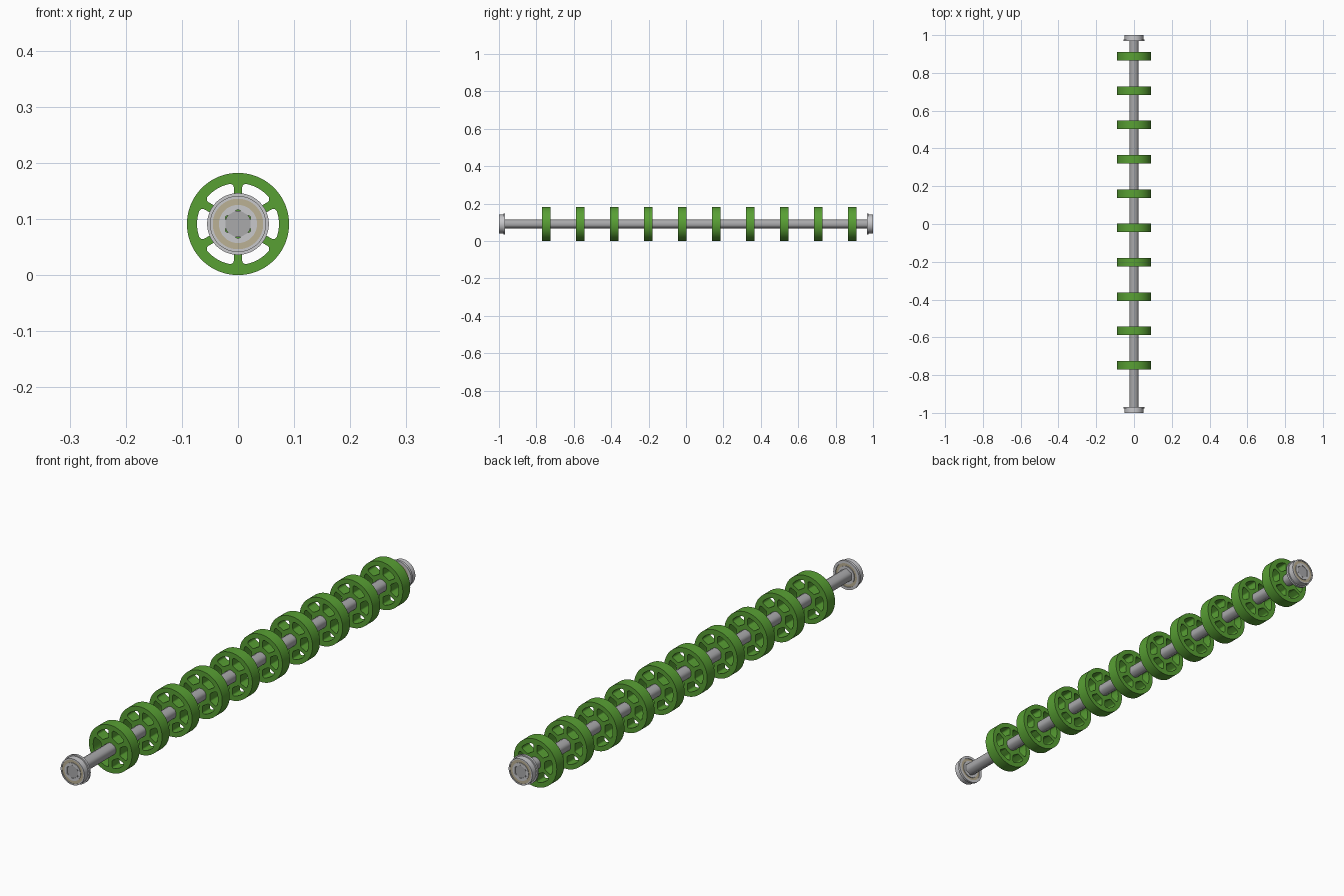
import bpy, bmesh
from math import sin, cos, asin, acos, pi, radians

cube = bpy.data.objects.get("Cube")
if cube:
    bpy.data.objects.remove(cube)

AXIS_Z = 0.091


def material(name, rgb):
    m = bpy.data.materials.new(name)
    m.use_nodes = True
    m.diffuse_color = (*rgb, 1)
    m.node_tree.nodes["Principled BSDF"].inputs["Base Color"].default_value = (*rgb, 1)
    return m


green = material("wheel green", (0.098, 0.35, 0.034))
shaft_grey = material("shaft grey", (0.4, 0.4, 0.41))
light_grey = material("bearing light grey", (0.58, 0.58, 0.6))
tan = material("shield tan", (0.5, 0.44, 0.3))


# Outlines in the x-z plane, around the axis
def polar(r, a):
    return r * cos(a), r * sin(a)


def ring(r, n=64, start=0):
    return [polar(r, start + 2 * pi * i / n) for i in range(n)]


def rounded_hex(apothem, r):
    half = acos(apothem / r)
    return [polar(r, i * pi / 3 + s)
            for i in range(6) for s in (-half, half, pi / 6)]


def window(mid, outer, inner, half_spoke, c, steps=6):
    """Opening between two spokes, with filleted corners."""
    def corner(r, inward):
        off = pi / 6 - asin((half_spoke + c) / r)
        a0, a1 = (2 * pi / 3, off + pi) if inward else (off, 2 * pi / 3)
        cx, cy = polar(r, off)
        arc = [a0 + (a1 - a0) * i / steps for i in range(steps + 1)]
        return [(cx + c * cos(a), cy + c * sin(a)) for a in arc]
    upper = corner(outer - c, False) + corner(inner + c, True)
    edge = asin((half_spoke + c) / (outer - c))
    rim = [polar(outer, (pi / 6 - edge) * t) for t in (0, 0.33, 0.67)]
    upper = rim + upper
    lower = [(x, -y) for x, y in reversed(upper[1:])]
    return [(x * cos(mid) - y * sin(mid), x * sin(mid) + y * cos(mid))
            for x, y in upper + lower]


def plate(loops, y0, y1, name, mat):
    """Fill an outline with holes and extrude it along the axis."""
    bm = bmesh.new()
    edges = []
    for loop in loops:
        vs = [bm.verts.new((x, y0, z)) for x, z in loop]
        edges += [bm.edges.new((v, vs[i - 1])) for i, v in enumerate(vs)]
    bmesh.ops.triangle_fill(bm, edges=edges, use_beauty=True, normal=(0, -1, 0))
    geom = bmesh.ops.extrude_face_region(bm, geom=bm.faces[:], use_keep_orig=True)["geom"]
    top = [g for g in geom if isinstance(g, bmesh.types.BMVert)]
    bmesh.ops.translate(bm, verts=top, vec=(0, y1 - y0, 0))
    bmesh.ops.recalc_face_normals(bm, faces=bm.faces[:])
    mesh = bpy.data.meshes.new(name)
    bm.to_mesh(mesh)
    bm.free()
    mesh.materials.append(mat)
    return place(mesh, name, 0)


def place(mesh, name, y):
    ob = bpy.data.objects.new(name, mesh)
    ob.location = (0, y, AXIS_Z)
    bpy.context.collection.objects.link(ob)
    return ob


parts = []

# Shaft with rounded corners
profile = rounded_hex(0.0225, 0.0235)
parts.append(plate([profile], -0.999, 0.999, "shaft", shaft_grey))

# Ten spoked wheels sharing one mesh
windows = [window(i * pi / 3, 0.073, 0.041, 0.0073, 0.007) for i in range(6)]
wheel = plate([ring(0.091, 96), profile] + windows, -0.0225, 0.0225, "wheel_1", green)
parts.append(wheel)
FIRST, PITCH = -0.748, 0.1818
wheel.location.y = FIRST
for i in range(1, 10):
    place(wheel.data, f"wheel_{i + 1}", FIRST + i * PITCH)

# Flanged bearing at each end, flange on the inner side
bore = ring(0.026, 6, radians(30))
for side, s in (("front", -1), ("back", 1)):
    for name, loops, a, b, mat in (
        ("outer_race", [ring(0.05), ring(0.045)], 0.97, 1.0, light_grey),
        ("flange", [ring(0.055), ring(0.045)], 0.968, 0.977, light_grey),
        ("shield", [ring(0.045), ring(0.034)], 0.971, 0.998, tan),
        ("inner_race", [ring(0.034), bore], 0.968, 1.0, light_grey),
    ):
        y0, y1 = sorted((a * s, b * s))
        parts.append(plate(loops, y0, y1, f"{side}_bearing_{name}", mat))

# Smooth the round walls, keep the edges sharp
bpy.ops.object.select_all(action="DESELECT")
for ob in parts:
    ob.select_set(True)
bpy.context.view_layer.objects.active = parts[0]
bpy.ops.object.shade_smooth_by_angle(angle=radians(25))
